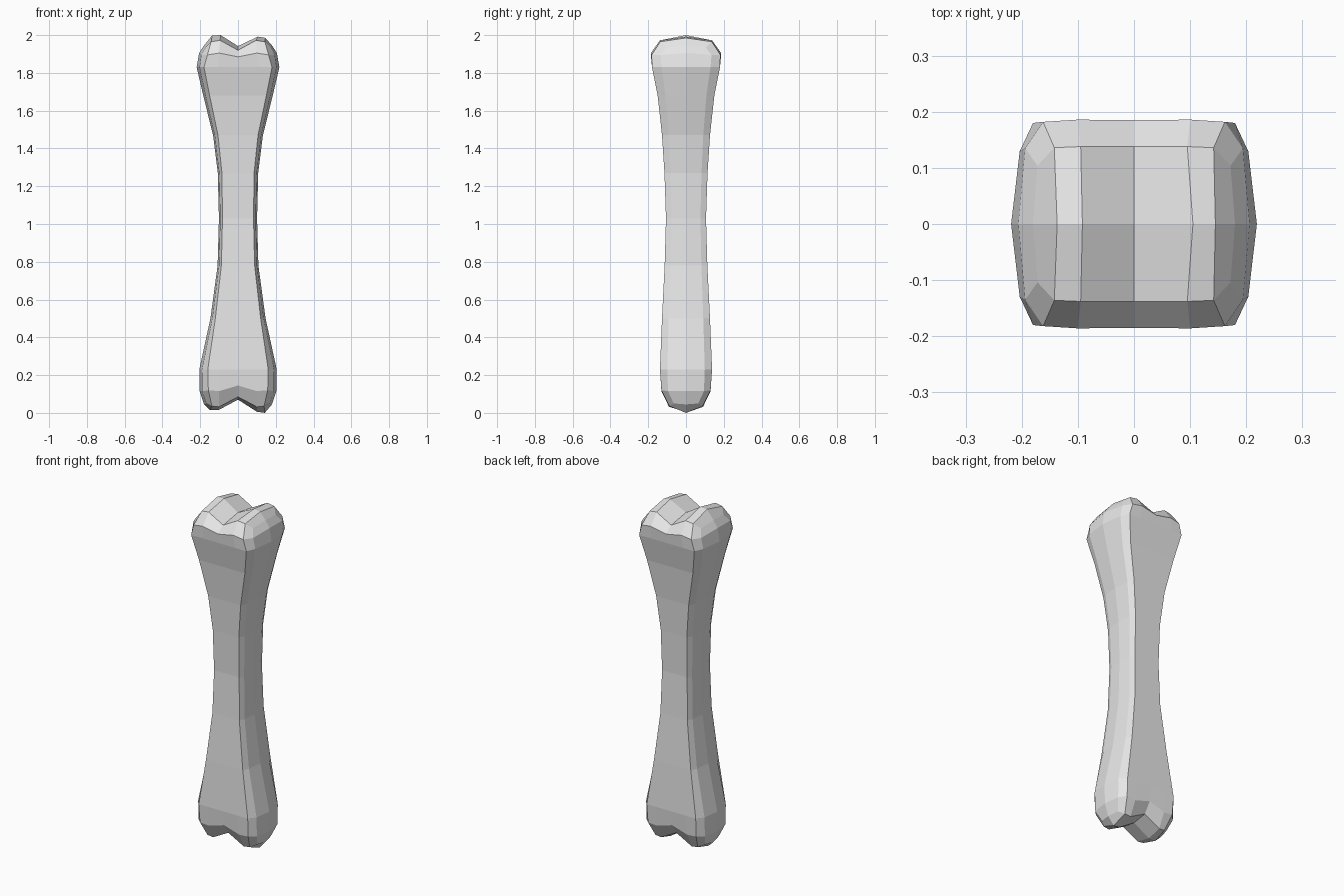
import bpy, bmesh

if "Cube" in bpy.data.objects:
    bpy.data.objects.remove(bpy.data.objects["Cube"])

# Shaft rings: height, half width, half width of the flat face, half depth
SHAFT = [(0.23, 0.205, 0.160, 0.138), (0.50, 0.146, 0.120, 0.127),
         (0.78, 0.108, 0.088, 0.113), (1.03, 0.101, 0.082, 0.106),
         (1.27, 0.107, 0.085, 0.114), (1.47, 0.132, 0.106, 0.127),
         (1.68, 0.184, 0.150, 0.150), (1.83, 0.219, 0.180, 0.180)]


def ring(centre, lobe, face, corner, side):
    """Sixteen points around the bone from one quarter's (x, y, z) points."""
    quarter = [side, corner, face, lobe, centre]
    front = [(x, -y, z) for x, y, z in quarter]
    front += [(-x, -y, z) for x, y, z in quarter[3::-1]]
    back = [(-x, y, z) for x, y, z in quarter[1:]]
    back += [(x, y, z) for x, y, z in quarter[3:0:-1]]
    return front + back


def shaft_ring(z, w, a, d):
    return ring((0, d, z), (a * 0.6, d, z), (a, d, z),
                (w * 0.93, d * 0.72, z), (w, 0, z))


# Rounded knuckle rings at each end
rings = [ring((0, .090, .085), (.100, .090, .032), (.138, .088, .036),
              (.168, .065, .050), (.180, 0, .045)),
         ring((0, .130, .145), (.100, .130, .115), (.157, .130, .120),
              (.190, .095, .115), (.203, 0, .115))]
rings += [shaft_ring(*row) for row in SHAFT]
rings += [ring((0, .185, 1.885), (.100, .186, 1.905), (.162, .182, 1.895),
               (.194, .135, 1.895), (.206, 0, 1.905)),
          ring((0, .138, 1.920), (.095, .138, 1.972), (.142, .136, 1.965),
               (.172, .104, 1.935), (.180, 0, 1.945))]

bm = bmesh.new()
loops = [[bm.verts.new(p) for p in r] for r in rings]
for low, high in zip(loops, loops[1:]):
    for i in range(16):
        j = (i + 1) % 16
        bm.faces.new((low[i], low[j], high[j], high[i]))


def cap(loop, ridge):
    """Close an end with a two-lobed saddle, ridge points running right to left."""
    mid = [bm.verts.new((x, 0, z)) for x, z in ridge]
    front, back = loop[2:7], [loop[k] for k in (14, 13, 12, 11, 10)]
    for i in range(4):
        bm.faces.new((front[i], front[i + 1], mid[i + 1], mid[i]))
        bm.faces.new((mid[i], mid[i + 1], back[i + 1], back[i]))
    for side, edge, a, b in ((0, 0, 1, 15), (8, 4, 7, 9)):
        bm.faces.new((loop[side], loop[a], front[edge], mid[edge]))
        bm.faces.new((loop[side], mid[edge], back[edge], loop[b]))


cap(loops[0], [(.142, 0), (.100, .006), (0, .070), (-.105, .014), (-.148, .014)])
cap(loops[-1], [(.145, 1.985), (.105, 1.992), (0, 1.942), (-.092, 2.0), (-.137, 1.998)])
bmesh.ops.recalc_face_normals(bm, faces=bm.faces[:])

mesh = bpy.data.meshes.new("bone")
bm.to_mesh(mesh)
bm.free()
bone = bpy.data.objects.new("bone", mesh)
bpy.context.collection.objects.link(bone)

# Plain pale bone colour
mat = bpy.data.materials.new("pale_bone")
mat.diffuse_color = (0.8, 0.8, 0.8, 1)
mat.use_nodes = True
mat.node_tree.nodes["Principled BSDF"].inputs["Base Color"].default_value = mat.diffuse_color
mesh.materials.append(mat)
